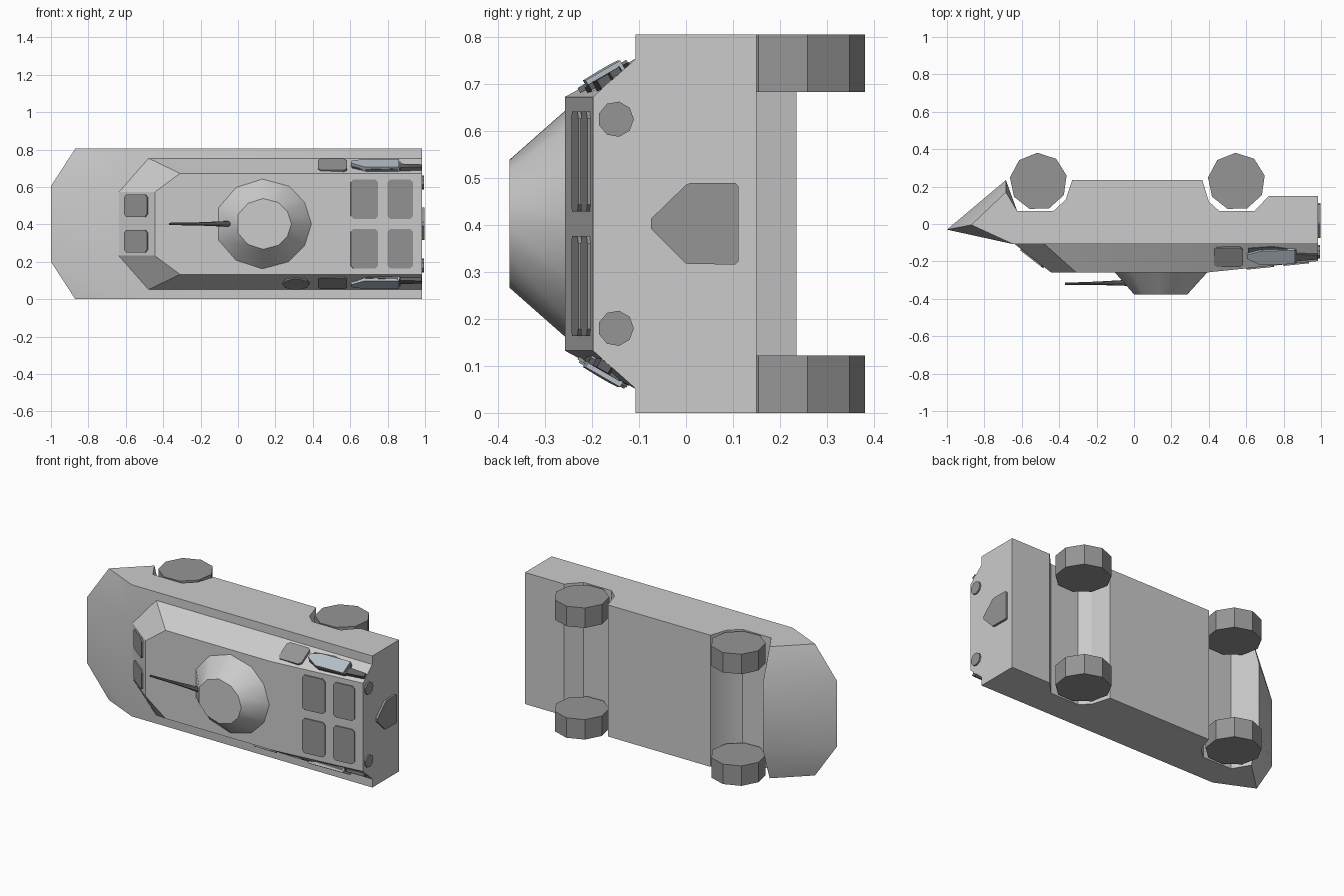
import bpy, bmesh, math
from mathutils import Vector

if "Cube" in bpy.data.objects:
    bpy.data.objects.remove(bpy.data.objects["Cube"])

MID = 0.4025  # centre of the width (the vehicle lies on its side, roof towards -y)


def material(name, col):
    m = bpy.data.materials.new(name)
    m.diffuse_color = (*col, 1)
    m.use_nodes = True
    m.node_tree.nodes["Principled BSDF"].inputs["Base Color"].default_value = m.diffuse_color
    return m


DARK = material("dark_grey", (0.3, 0.3, 0.3))
BLACK = material("gun_dark", (0.12, 0.12, 0.13))
STEEL = material("steel_blue", (0.46, 0.51, 0.57))


def loft(name, rings, mat=None, smooth=None):
    """Skin a list of equal-length closed rings and cap both ends."""
    bm = bmesh.new()
    vs = [[bm.verts.new(p) for p in r] for r in rings]
    n = len(rings[0])
    for a, b in zip(vs, vs[1:]):
        for i in range(n):
            j = (i + 1) % n
            bm.faces.new((a[i], a[j], b[j], b[i]))
    bm.faces.new(vs[0])
    bm.faces.new(vs[-1][::-1])
    bmesh.ops.recalc_face_normals(bm, faces=bm.faces)
    me = bpy.data.meshes.new(name)
    bm.to_mesh(me)
    bm.free()
    ob = bpy.data.objects.new(name, me)
    bpy.context.collection.objects.link(ob)
    if mat:
        me.materials.append(mat)
    if smooth:
        bpy.ops.object.select_all(action='DESELECT')
        bpy.context.view_layer.objects.active = ob
        ob.select_set(True)
        bpy.ops.object.shade_smooth_by_angle(angle=math.radians(smooth))
    return ob


def plate(name, centre, u, v, outline, out, sink=0.006, mat=DARK):
    """Prism of a 2D outline lying on the plane (u, v), raised along u x v."""
    c, u, v = Vector(centre), Vector(u).normalized(), Vector(v).normalized()
    n = u.cross(v)
    if n.dot(c - Vector((0.1, 0, MID))) < 0:
        n = -n
    return loft(name, [[c + u * a + v * b + n * h for a, b in outline]
                       for h in (-sink, out)], mat)


def chamfered(a, b, c=0.015):
    return [(-a + c, -b), (a - c, -b), (a, -b + c), (a, b - c),
            (a - c, b), (-a + c, b), (-a, b - c), (-a, -b + c)]


def ngon(n, r, start=0.0, sy=1.0):
    return [(r * math.cos(start + math.tau * i / n),
             r * sy * math.sin(start + math.tau * i / n)) for i in range(n)]


def mirrored(half):
    """Close a half outline (x, y, half-width) across the centre plane."""
    ring = [(x, y, MID + w) for x, y, w in half]
    return ring + [(x, y, MID - w) for x, y, w in reversed(half) if w > 1e-6]


# lower hull: side profile with wheel cut-outs, nose changes across the width
body = [(-0.625, 0.07), (-0.43, 0.07), (-0.365, 0.13), (-0.33, 0.235),
        (0.365, 0.235), (0.4, 0.12), (0.455, 0.07), (0.645, 0.07),
        (0.72, 0.15), (0.985, 0.15), (0.985, -0.108), (-0.645, -0.108)]
outer = [(-0.87, -0.005), (-0.685, 0.17)] + body
inner = [(-1.0, -0.03), (-0.685, 0.235)] + body
loft("lower_hull", [[(x, y, z) for x, y in p] for p, z in
                    ((outer, 0), (inner, 0.2), (inner, 0.605), (outer, 0.805))],
     smooth=30)

# upper hull with sloped sides and falling rear roof
base = [(-0.64, -0.106, 0.17), (-0.48, -0.106, 0.352), (0.4, -0.106, 0.352),
        (0.985, -0.106, 0.352)]
roof = [(-0.445, -0.258, 0.17), (-0.31, -0.258, 0.27), (0.4, -0.258, 0.27),
        (0.985, -0.198, 0.27)]
loft("upper_hull", [mirrored(base), mirrored(roof)], smooth=30)

# turret: twelve-sided frustum with a flat front
half = [(0.4, 0), (0.362, 0.12), (0.275, 0.208), (0.13, 0.247),
        (-0.015, 0.2), (-0.11, 0.09)]
t_base = mirrored([(x, -0.25, w) for x, w in half])
t_top = mirrored([(0.14 + (x - 0.14) * 0.56, -0.376, w * 0.55) for x, w in half])
loft("turret", [t_base, t_top], smooth=40)

# turret gun, tapering to the muzzle
loft("turret_gun", [[(x, y + a, MID + b) for a, b in ngon(8, r)] for x, y, r in
                    ((0.0, -0.314, 0.017), (-0.06, -0.315, 0.015),
                     (-0.2, -0.317, 0.009), (-0.37, -0.32, 0.006))], BLACK)

# four nine-sided wheels
for wx, place in ((-0.511, "front"), (0.548, "rear")):
    for z0, side in ((0.0, "left"), (0.683, "right")):
        loft(f"{place}_{side}_wheel",
             [[(wx + a, 0.227 + b, z) for a, b in ngon(9, 0.154, math.radians(92))]
              for z in (z0, z0 + 0.122)], DARK)

# roof hatches on the falling rear roof
slope = Vector((0.585, 0.06, 0))
for hx, hw in ((0.675, 0.073), (0.867, 0.068)):
    for hz in (0.535, 0.27):
        y = -0.258 + (hx - 0.4) * 0.06 / 0.585
        plate("roof_hatch", (hx, y, hz), slope, (0, 0, 1),
              chamfered(hw, 0.106), 0.007)

# driver hatches on the front slope
for hz in (0.5, 0.31):
    plate("driver_hatch", (-0.543, -0.182, hz), (0.195, -0.152, 0), (0, 0, 1),
          chamfered(0.078, 0.06), 0.008)

# fittings on both sloped sides: door, rifle body, stock and barrel
for s, side in ((1, "right"), (-1, "left")):
    def on_side(x, y):
        top = -0.258 + max(0, x - 0.4) * 0.06 / 0.585
        return (x, y, MID + s * (0.352 - 0.082 * (-0.106 - y) / (-0.106 - top)))

    up = Vector((0, -0.142, -s * 0.082))
    plate(side + "_side_hatch", on_side(0.505, -0.175), (1, 0, 0), up,
          chamfered(0.077, 0.06), 0.008)
    plate(side + "_rifle_rail", on_side(0.74, -0.17), (1, -0.03, 0), up,
          [(-0.13, -0.045), (0.0, -0.06), (0.13, -0.04), (0.13, 0.035),
           (-0.05, 0.05), (-0.13, 0.02)], 0.008, mat=BLACK)
    plate(side + "_rifle_body", on_side(0.735, -0.172), (1, 0.03, 0), up,
          [(-0.13, -0.025), (-0.06, -0.045), (0.125, -0.045), (0.125, 0.04),
           (-0.06, 0.04), (-0.13, 0.0)], 0.022, mat=STEEL)
    plate(side + "_rifle_muzzle", on_side(0.92, -0.17), (1, 0.02, 0), up,
          [(-0.07, -0.02), (0.062, -0.012), (0.062, 0.015), (-0.07, 0.024)],
          0.016, mat=BLACK)
    if s < 0:
        plate("left_side_port", on_side(0.31, -0.175), (1, 0, 0), up,
              ngon(10, 0.073, 0, 0.8), 0.01)

# rear door and two rear ports
plate("rear_door", (0.985, 0, MID), (0, 1, 0), (0, 0, 1),
      [(-0.075, -0.01), (0.0, -0.085), (0.105, -0.087), (0.112, -0.08),
       (0.112, 0.08), (0.105, 0.087), (0.01, 0.087), (0.0, 0.083), (-0.075, 0.01)], 0.013)
for z in (0.625, 0.18):
    plate("rear_port", (0.985, -0.149, z), (0, 1, 0), (0, 0, 1),
          ngon(9, 0.038, 0.0), 0.009)
